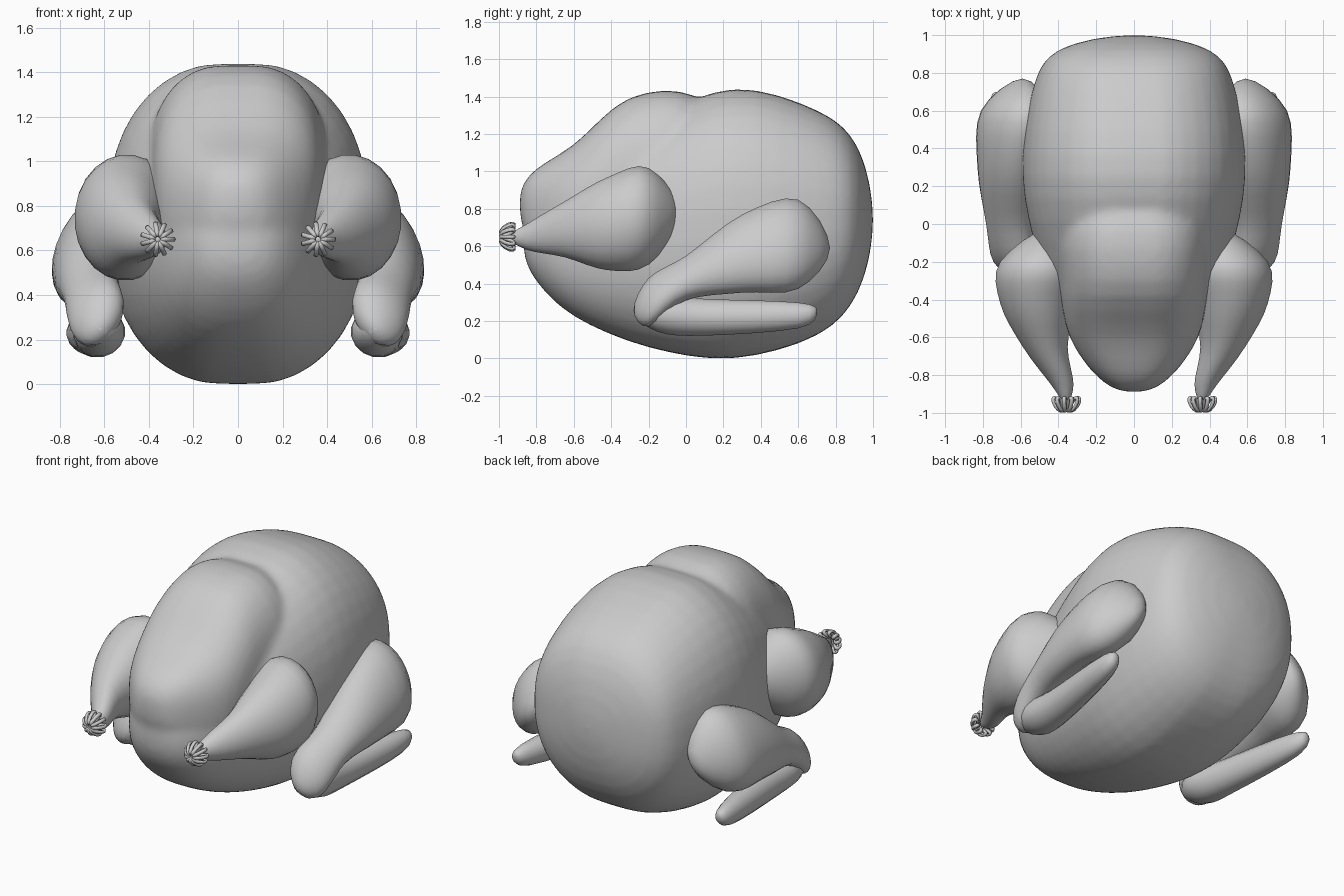
import bpy, bmesh, math
from mathutils import Matrix, Vector

cube = bpy.data.objects.get("Cube")
if cube:
    bpy.data.objects.remove(cube, do_unlink=True)

grey = (.6, .6, .6, 1)
skin = bpy.data.materials.new("plain_grey")
skin.use_nodes = True
skin.diffuse_color = grey
skin.node_tree.nodes["Principled BSDF"].inputs["Base Color"].default_value = grey


def finish(name, bm):
    """Turn a bmesh into a smooth shaded object."""
    bmesh.ops.remove_doubles(bm, verts=bm.verts, dist=.0001)
    bmesh.ops.recalc_face_normals(bm, faces=bm.faces)
    for face in bm.faces:
        face.smooth = True
    mesh = bpy.data.meshes.new(name)
    bm.to_mesh(mesh)
    bm.free()
    mesh.materials.append(skin)
    ob = bpy.data.objects.new(name, mesh)
    bpy.context.collection.objects.link(ob)
    return ob


def skin_grid(bm, rows, closed=False):
    """Join neighbouring loops of vertices with quads."""
    following = rows[1:] + rows[:1] if closed else rows[1:]
    for near, far in zip(rows, following):
        for i in range(len(near)):
            bm.faces.new((near[i - 1], near[i], far[i], far[i - 1]))


def station(y, z, x=0, wide=0, tall=0):
    """Cross-section: centre and half sizes; a closed end has no size."""
    return Vector((x, y, z, wide, tall))


def smooth_path(stations, steps):
    """Spline through the stations, mirrored at both ends for round caps."""
    def mirrored(s):
        return Vector((s[0], s[1], s[2], -s[3], -s[4]))

    pts = [mirrored(stations[1])] + stations + [mirrored(stations[-2])]
    path = []
    for a, b, c, d in zip(pts, pts[1:], pts[2:], pts[3:]):
        for k in range(steps):
            t = k / steps
            path.append(b + (c - a) * t / 2
                        + (a - b * 2.5 + c * 2 - d / 2) * t ** 2
                        + (b * 3 - a - c * 3 + d) * t ** 3 / 2)
    return path + [stations[-1]]


def signed_power(value, power):
    return math.copysign(abs(value) ** power, value)


def loft(bm, stations, sides=24, steps=4, power=2, lean=0, groove=0, side=1):
    """Skin superellipse sections along a smoothed path."""
    rows = []
    for x, y, z, wide, tall in smooth_path(stations, steps):
        row = []
        for i in range(sides):
            angle = math.tau * (i + .5) / sides
            dx = signed_power(math.cos(angle), 2 / power) * wide
            dz = signed_power(math.sin(angle), 2 / power) * tall
            # shallow crease along the centre line
            dz *= 1 - groove * math.exp(-(dx / .1) ** 2)
            row.append(bm.verts.new((side * (x + dx - lean * dz), y, z + dz)))
        rows.append(row)
    skin_grid(bm, rows)
    return bm


def frill(name, side, strands=11, steps=12, sides=6):
    """Ring of small flared loops around the leg end."""
    bm = bmesh.new()
    base = Matrix.Translation((side * .36, -.955, .65))
    outward = Matrix.Translation((.045, 0, 0)) @ Matrix.Rotation(-.6, 4, "Z")
    for k in range(strands):
        place = base @ Matrix.Rotation(math.tau * k / strands, 4, "Y") @ outward
        rows = []
        for i in range(steps):
            around = math.tau * i / steps
            row = []
            for j in range(sides):
                tube = math.tau * j / sides
                swell = .009 * math.cos(tube)
                point = Vector(((.017 + swell) * math.cos(around),
                                (.042 + swell) * math.sin(around),
                                .012 * math.sin(tube)))
                row.append(bm.verts.new(place @ point))
            rows.append(row)
        skin_grid(bm, rows, closed=True)
    finish(name, bm)


# Main body with a raised narrower front, fused into one soft skin
trunk = loft(bmesh.new(), [
    station(y=-.87, z=.64),
    station(y=-.82, z=.62, wide=.18, tall=.18),
    station(y=-.6, z=.6, wide=.34, tall=.38),
    station(y=-.2, z=.66, wide=.5, tall=.61),
    station(y=.25, z=.72, wide=.59, tall=.73),
    station(y=.7, z=.725, wide=.54, tall=.61),
    station(y=.92, z=.74, wide=.4, tall=.39),
    station(y=1, z=.74),
], sides=40, power=2.3, groove=.02)
loft(trunk, [
    station(y=-.89, z=.83),
    station(y=-.83, z=.8, wide=.17, tall=.19),
    station(y=-.6, z=.8, wide=.34, tall=.35),
    station(y=-.3, z=.9, wide=.39, tall=.5),
    station(y=.05, z=.95, wide=.37, tall=.46),
    station(y=.4, z=1.1),
], sides=40, power=2.5, groove=.02)
body = finish("body", trunk)
fuse = body.modifiers.new("fuse", "REMESH")
fuse.mode = "VOXEL"
fuse.voxel_size = .02
fuse.use_smooth_shade = True
soften = body.modifiers.new("soften", "SMOOTH")
soften.factor = .5
soften.iterations = 12

leg = [
    station(y=-.95, x=.36, z=.65),
    station(y=-.85, x=.38, z=.65, wide=.06, tall=.07),
    station(y=-.65, x=.47, z=.69, wide=.12, tall=.15),
    station(y=-.42, x=.51, z=.72, wide=.2, tall=.25),
    station(y=-.2, x=.49, z=.76, wide=.22, tall=.26),
    station(y=-.02, x=.44, z=.77),
]

upper_wing = [
    station(y=-.28, x=.62, z=.26),
    station(y=-.2, x=.63, z=.3, wide=.11, tall=.13),
    station(y=0, x=.66, z=.43, wide=.12, tall=.12),
    station(y=.3, x=.67, z=.56, wide=.15, tall=.21),
    station(y=.6, x=.63, z=.61, wide=.17, tall=.24),
    station(y=.77, x=.59, z=.59),
]

wing_tip = [
    station(y=-.28, x=.62, z=.25),
    station(y=-.15, x=.62, z=.24, wide=.11, tall=.1),
    station(y=.1, x=.64, z=.22, wide=.1, tall=.1),
    station(y=.6, x=.71, z=.23, wide=.06, tall=.07),
    station(y=.7, x=.72, z=.25),
]

# Limbs on both sides
for label, side in (("left", 1), ("right", -1)):
    finish(label + "_leg", loft(bmesh.new(), leg, side=side))
    finish(label + "_upper_wing", loft(bmesh.new(), upper_wing, lean=.25, side=side))
    finish(label + "_wing_tip", loft(bmesh.new(), wing_tip, sides=16, side=side))
    frill(label + "_leg_frill", side)
